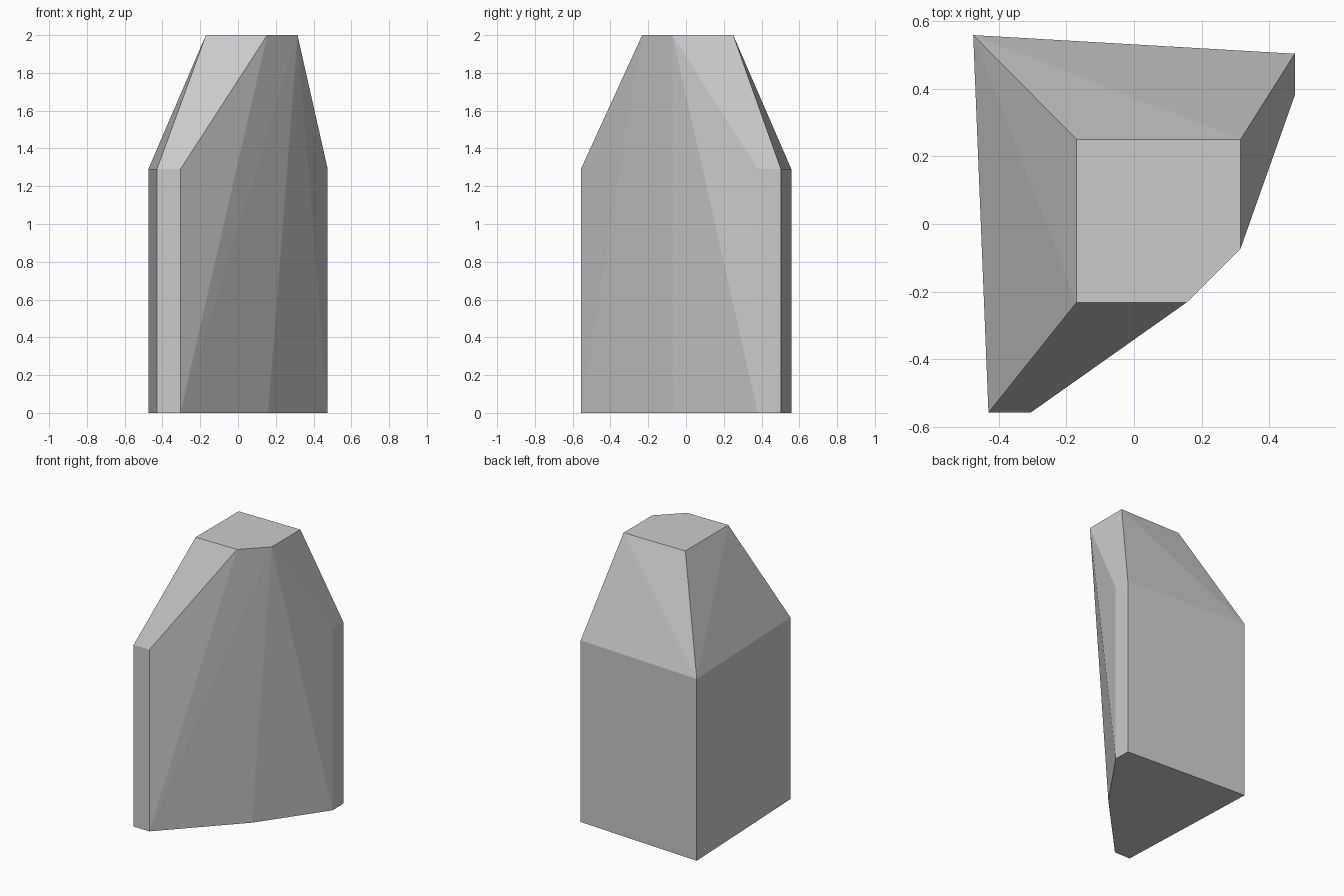
import bpy, bmesh

if "Cube" in bpy.data.objects:
    bpy.data.objects.remove(bpy.data.objects["Cube"])

# Cross-sections of the faceted stone block (x, y), anticlockwise
corners = [(-0.43, -0.557), (-0.305, -0.557), (0.475, 0.38),
           (0.475, 0.503), (-0.475, 0.558)]
foot_bulge = [(0.16, -0.07)]
top = [(-0.17, -0.232), (0.155, -0.232), (0.315, -0.072),
       (0.315, 0.25), (-0.17, 0.25)]

# Faceted block: convex skin around foot, shoulder and top outlines
bm = bmesh.new()
for outline, z in ((corners + foot_bulge, 0), (corners, 1.29), (top, 2)):
    for x, y in outline:
        bm.verts.new((x, y, z))
bmesh.ops.convex_hull(bm, input=bm.verts[:])
bmesh.ops.dissolve_limit(bm, angle_limit=0.002, verts=bm.verts[:], edges=bm.edges[:])
bmesh.ops.recalc_face_normals(bm, faces=bm.faces[:])

mesh = bpy.data.meshes.new("faceted_block")
bm.to_mesh(mesh)
bm.free()
bpy.context.collection.objects.link(bpy.data.objects.new("faceted_block", mesh))
